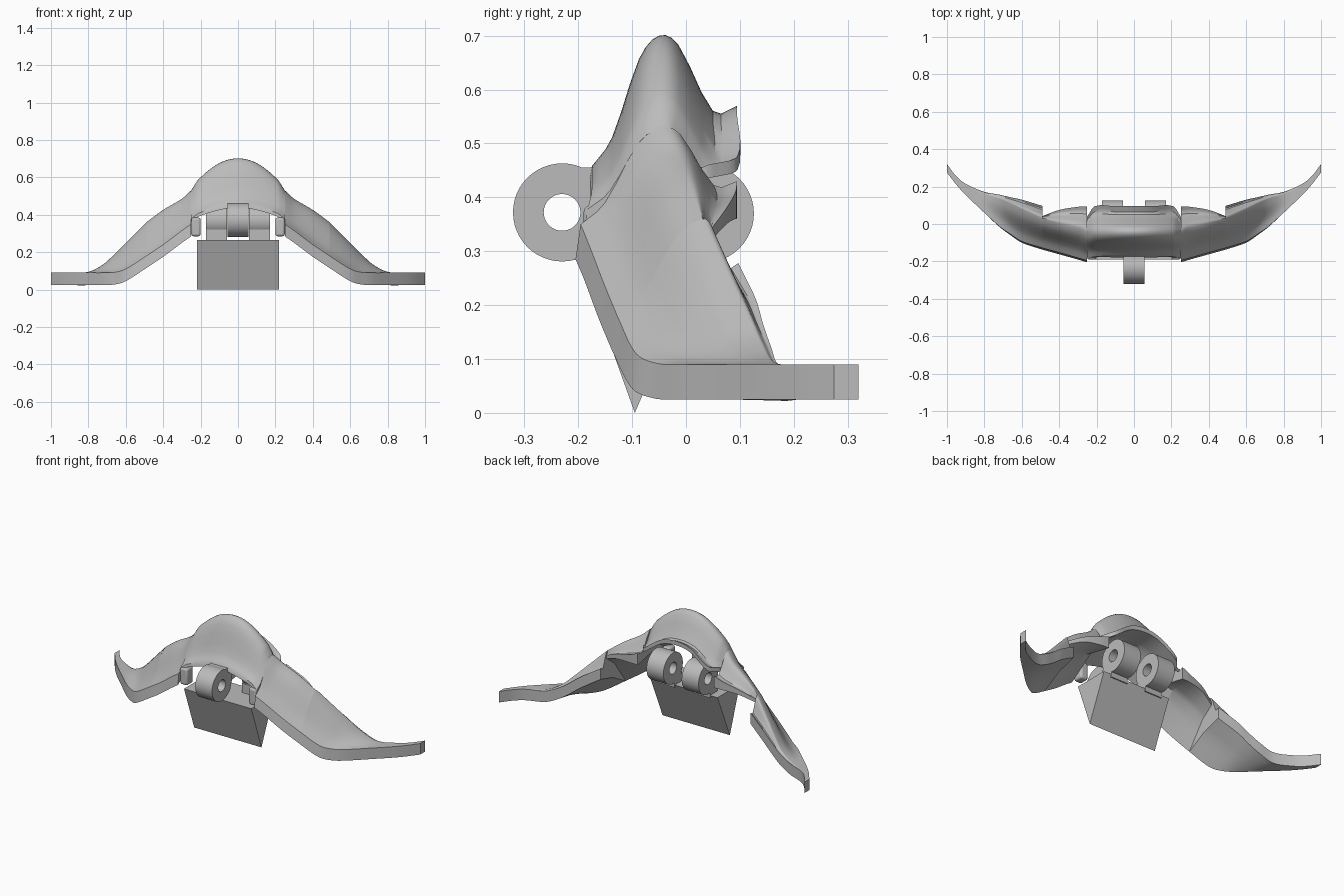
import bpy
import bmesh
from math import cos, sin, pi, radians
from mathutils import Vector

if "Cube" in bpy.data.objects:
    bpy.data.objects.remove(bpy.data.objects["Cube"])

grey = bpy.data.materials.new("plain grey")
grey.use_nodes = True
grey.diffuse_color = (0.5, 0.5, 0.5, 1)
grey.node_tree.nodes["Principled BSDF"].inputs["Base Color"].default_value = (0.5, 0.5, 0.5, 1)


def make_object(name, bm, bevel=0.0):
    bmesh.ops.recalc_face_normals(bm, faces=bm.faces)
    mesh = bpy.data.meshes.new(name)
    bm.to_mesh(mesh)
    bm.free()
    mesh.materials.append(grey)
    obj = bpy.data.objects.new(name, mesh)
    bpy.context.collection.objects.link(obj)
    if bevel:
        mod = obj.modifiers.new("soft edges", "BEVEL")
        mod.width, mod.segments = bevel, 3
    bpy.ops.object.select_all(action="DESELECT")
    obj.select_set(True)
    bpy.context.view_layer.objects.active = obj
    bpy.ops.object.shade_smooth_by_angle(angle=radians(35))
    return obj


def loft(name, rings, closed=False, bevel=0.0):
    """Skin a list of matching rings; close end to end or cap both ends."""
    bm = bmesh.new()
    rows = [[bm.verts.new(p) for p in ring] for ring in rings]
    pairs = list(zip(rows, rows[1:]))
    if closed:
        pairs.append((rows[-1], rows[0]))
    else:
        bm.faces.new(rows[0])
        bm.faces.new(rows[-1])
    for a, b in pairs:
        for i in range(len(a)):
            j = (i + 1) % len(a)
            bm.faces.new((a[i], a[j], b[j], b[i]))
    return make_object(name, bm, bevel)


def prism(name, x0, x1, outline, bevel=0.0):
    return loft(name, [[(x, y, z) for y, z in outline] for x in (x0, x1)], bevel=bevel)


def block(name, x0, x1, y0, y1, z0, z1, bevel=0.0):
    return prism(name, x0, x1, [(y0, z0), (y1, z0), (y1, z1), (y0, z1)], bevel)


def tube(name, x0, x1, y, z, outer, inner, sides=48):
    rings = []
    for i in range(sides):
        c, s = cos(2 * pi * i / sides), sin(2 * pi * i / sides)
        rings.append([(x, y + r * c, z + r * s)
                      for x, r in ((x0, inner), (x0, outer), (x1, outer), (x1, inner))])
    return loft(name, rings, closed=True)


def smooth_rows(rows, steps):
    """Catmull-Rom interpolation, scaled for uneven spacing of the first value."""
    def slope(i):
        a, b = rows[max(i - 1, 0)], rows[min(i + 1, len(rows) - 1)]
        return [(q - p) / (b[0] - a[0]) for p, q in zip(a, b)]
    out = []
    for i in range(len(rows) - 1):
        a, b, ma, mb = rows[i], rows[i + 1], slope(i), slope(i + 1)
        w = b[0] - a[0]
        for k in range(steps):
            t = k / steps
            h = t * t * (3 - 2 * t)
            out.append([p + (q - p) * h + w * (m * t * (1 - t) ** 2 - n * t * t * (1 - t))
                        for p, q, m, n in zip(a, b, ma, mb)])
            out[-1][0] = a[0] + w * t
    return out + [list(rows[-1])]


def section(station, rim, hollow):
    """Closed shell section; the last station value is the back edge depth."""
    x, ay, az, ry, rz, ey, ez, drop = station
    a, r, e = Vector((x, ay, az)), Vector((x, ry, rz)), Vector((x, ey, ez))
    up = Vector((0, 0, 1))
    b = a + up * rim
    front = max(0, r.z - b.z) / 0.25
    back = max(0, r.z - e.z) / 0.13
    b.y += 0.2 * rim * min(1, front)
    skin = [b,
            b.lerp(r, 0.3) - up * 0.02 * front,
            b.lerp(r, 0.7) + up * 0.03 * front,
            r,
            r.lerp(e, 0.25) + up * 0.015 * back,
            r.lerp(e, 0.69) - up * 0.05 * back,
            e]
    skin = [Vector((x, y, z)) for y, z in smooth_rows([p.yz for p in skin], 3)]
    f = e - up * drop
    inner = f.lerp(a, 0.5).lerp((r + b + e) / 3, hollow * min(1, 2 * front))
    return [a] + skin + [f, f.lerp(inner, 0.7), inner, a.lerp(inner, 0.6)]


# Stations: x, front edge y z, ridge y z, back edge y z, back edge depth
arch = [
    (0, -.178, .44, -.05, .70, .095, .57, .025),
    (.1, -.178, .425, -.05, .675, .095, .55, .025),
    (.21, -.178, .39, -.05, .59, .095, .475, .025),
    (.25, -.185, .36, -.045, .53, .04, .46, .025),
]
inner_wing = [
    (.25, -.205, .285, -.045, .53, .095, .43, .07),
    (.3, -.19, .25, -.02, .485, .092, .41, .05),
    (.4, -.162, .175, .005, .425, .075, .38, .03),
    (.49, -.137, .115, .03, .36, .042, .335, .02),
]
outer_wing = [
    (.49, -.137, .115, .03, .36, .097, .278, .065),
    (.6, -.1, .045, .08, .25, .13, .21, .065),
    (.66, -.06, .027, .11, .19, .143, .165, .065),
    (.72, -.015, .025, .135, .135, .157, .125, .065),
    (.8, .06, .025, .16, .095, .172, .09, .065),
    (.9, .155, .025, .205, .09, .215, .09, .065),
    (.95, .21, .025, .25, .09, .255, .09, .065),
    (1, .275, .025, .315, .09, .32, .09, .065),
]

# Central arch
half = [(-s[0],) + s[1:] for s in arch[:0:-1]]
loft("central_arch", [section(s, .018, .6) for s in smooth_rows(half + arch, 5)])

# Swept wings, with a step where the outer back panel begins
for side, sign in (("left", 1), ("right", -1)):
    for part, data, hollow in (("inner", inner_wing, .6), ("outer", outer_wing, .15)):
        rings = [section(s, .065, hollow) for s in smooth_rows(data, 5)]
        for ring in rings:
            for p in ring:
                p.x *= sign
        loft(f"{side}_{part}_wing", rings)

    # Hooked foot beside the front opening
    block(f"{side}_hook", sign * .2, sign * .25, -.19, -.13, .285, .385, bevel=.012)

    # Rear hinge barrel and its foot
    tube(f"{side}_rear_barrel", sign * .06, sign * .17, .035, .37, .091, .034)
    block(f"{side}_barrel_foot", sign * .06, sign * .17, -.05, .02, .25, .32)

# Front hinge barrel and the web that joins it to the arch
tube("front_barrel", -.055, .055, -.23, .372, .091, .034)
prism("front_barrel_web", -.055, .055,
      [(-.19, .308), (-.155, .312), (-.135, .37), (-.14, .42), (-.16, .455), (-.195, .455)])

# Wedge-shaped base block
prism("base_wedge", -.22, .22, [(-.095, 0), (.02, .265), (-.19, .265)])
